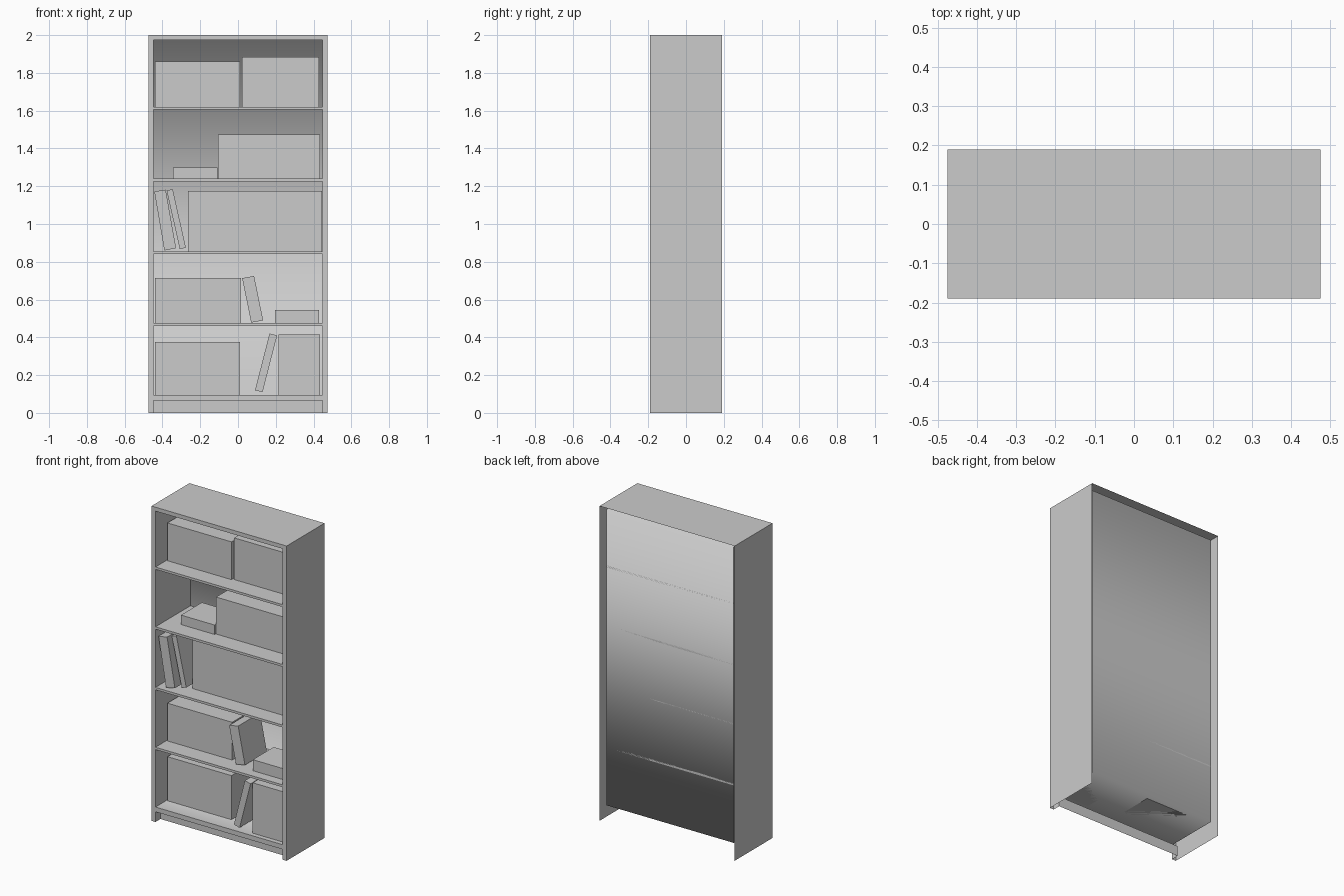
import bpy, bmesh
from mathutils import Vector

cube = bpy.data.objects.get("Cube")
if cube:
    bpy.data.objects.remove(cube, do_unlink=True)

grey = bpy.data.materials.new("plain grey")
grey.use_nodes = True
grey.diffuse_color = (0.6, 0.6, 0.6, 1)
grey.node_tree.nodes["Principled BSDF"].inputs["Base Color"].default_value = (0.6, 0.6, 0.6, 1)

W, FRONT, BACK, H = 0.475, -0.19, 0.19, 2.0   # outer shell
IN, REAR = 0.447, 0.16                        # inner half width, back panel
FLOOR, CEILING = 0.095, 1.975
KICK_TOP, KICK_Y = 0.065, -0.14
SHELF_TOPS = (0.475, 0.855, 1.24, 1.62)


def finish(name, bm, smooth=False):
    mesh = bpy.data.meshes.new(name)
    for f in bm.faces:
        f.smooth = smooth
    bm.to_mesh(mesh)
    bm.free()
    mesh.materials.append(grey)
    obj = bpy.data.objects.new(name, mesh)
    bpy.context.collection.objects.link(obj)
    return obj


def sheet(name, path, sweep, smooth=False):
    """Thin sheet: a path swept along a vector."""
    bm = bmesh.new()
    a = [bm.verts.new(p) for p in path]
    b = [bm.verts.new(Vector(p) + Vector(sweep)) for p in path]
    for i in range(len(path) - 1):
        bm.faces.new((a[i], a[i + 1], b[i + 1], b[i]))
    return finish(name, bm, smooth)


def prism(name, outline, y0, y1):
    """Solid with an x-z outline, running from y0 to y1."""
    bm = bmesh.new()
    face = bm.faces.new([bm.verts.new((x, y0, z)) for x, z in outline])
    made = bmesh.ops.extrude_face_region(bm, geom=[face])["geom"]
    verts = [v for v in made if isinstance(v, bmesh.types.BMVert)]
    bmesh.ops.translate(bm, verts=verts, vec=(0, y1 - y0, 0))
    bmesh.ops.recalc_face_normals(bm, faces=bm.faces)
    return finish(name, bm)


def box(name, x0, x1, z0, z1, y0, y1):
    return prism(name, [(x0, z0), (x1, z0), (x1, z1), (x0, z1)], y0, y1)


# Outer shell, open at the back and below
sheet("outer_shell", [(-W, FRONT, 0), (-W, FRONT, H), (W, FRONT, H), (W, FRONT, 0)],
      (0, BACK - FRONT, 0))

# Front frame, feet and inner sides
for side, s in (("right", -1), ("left", 1)):
    sheet(side + "_stile", [(s * W, FRONT, 0), (s * IN, FRONT, 0)], (0, 0, H))
    sheet(side + "_foot_return", [(s * IN, FRONT, 0), (s * IN, KICK_Y, 0)], (0, 0, KICK_TOP))
    sheet(side + "_inner_side", [(s * IN, FRONT, FLOOR), (s * IN, REAR, FLOOR)],
          (0, 0, CEILING - FLOOR))
across = (2 * IN, 0, 0)
sheet("head_rail", [(-IN, FRONT, CEILING), (-IN, FRONT, H)], across)
sheet("base_rail_and_kick_board", [(-IN, FRONT, FLOOR), (-IN, FRONT, KICK_TOP),
                                   (-IN, KICK_Y, KICK_TOP), (-IN, KICK_Y, 0)], across)

# Floor, back and ceiling in one softly shaded lining
sheet("inner_lining", [(-IN, FRONT, CEILING), (-IN, REAR, CEILING),
                       (-IN, REAR, FLOOR), (-IN, FRONT, FLOOR)], across, smooth=True)

# Shelves
for i, top in enumerate(SHELF_TOPS):
    box(f"shelf_{i + 1}", -IN, IN, top - 0.015, top, FRONT, REAR)

# Rows of books: x from, x to, bottom, top, front
S1, S2, S3, S4 = SHELF_TOPS
rows = [
    (-0.44, 0.01, FLOOR, 0.375, -0.08), (0.215, 0.435, FLOOR, 0.415, -0.16),
    (-0.44, 0.015, S1, 0.715, -0.08), (-0.265, 0.445, S2, 1.175, -0.08),
    (-0.105, 0.435, S3, 1.475, -0.07), (-0.44, 0.01, S4, 1.86, -0.08),
    (0.022, 0.43, S4, 1.885, -0.07),
]
for i, (x0, x1, z0, z1, y) in enumerate(rows):
    box(f"book_row_{i + 1}", x0, x1, z0, z1, y, y + 0.21)

# Books lying flat
box("flat_book_lower", 0.195, 0.43, S1, 0.545, -0.13, 0.08)
box("flat_book_upper", -0.345, -0.108, S3, 1.30, -0.08, 0.13)

# Leaning books: outline corners and front
leaning = [
    ([(0.09, 0.12), (0.13, 0.11), (0.207, 0.41), (0.167, 0.42)], -0.17),
    ([(0.07, 0.478), (0.133, 0.49), (0.085, 0.725), (0.022, 0.713)], -0.12),
    ([(-0.39, 0.86), (-0.328, 0.872), (-0.383, 1.182), (-0.443, 1.172)], -0.165),
    ([(-0.308, 0.867), (-0.276, 0.875), (-0.346, 1.185), (-0.378, 1.177)], -0.125),
]
for i, (outline, y) in enumerate(leaning):
    prism(f"leaning_book_{i + 1}", outline, y, y + 0.22)
